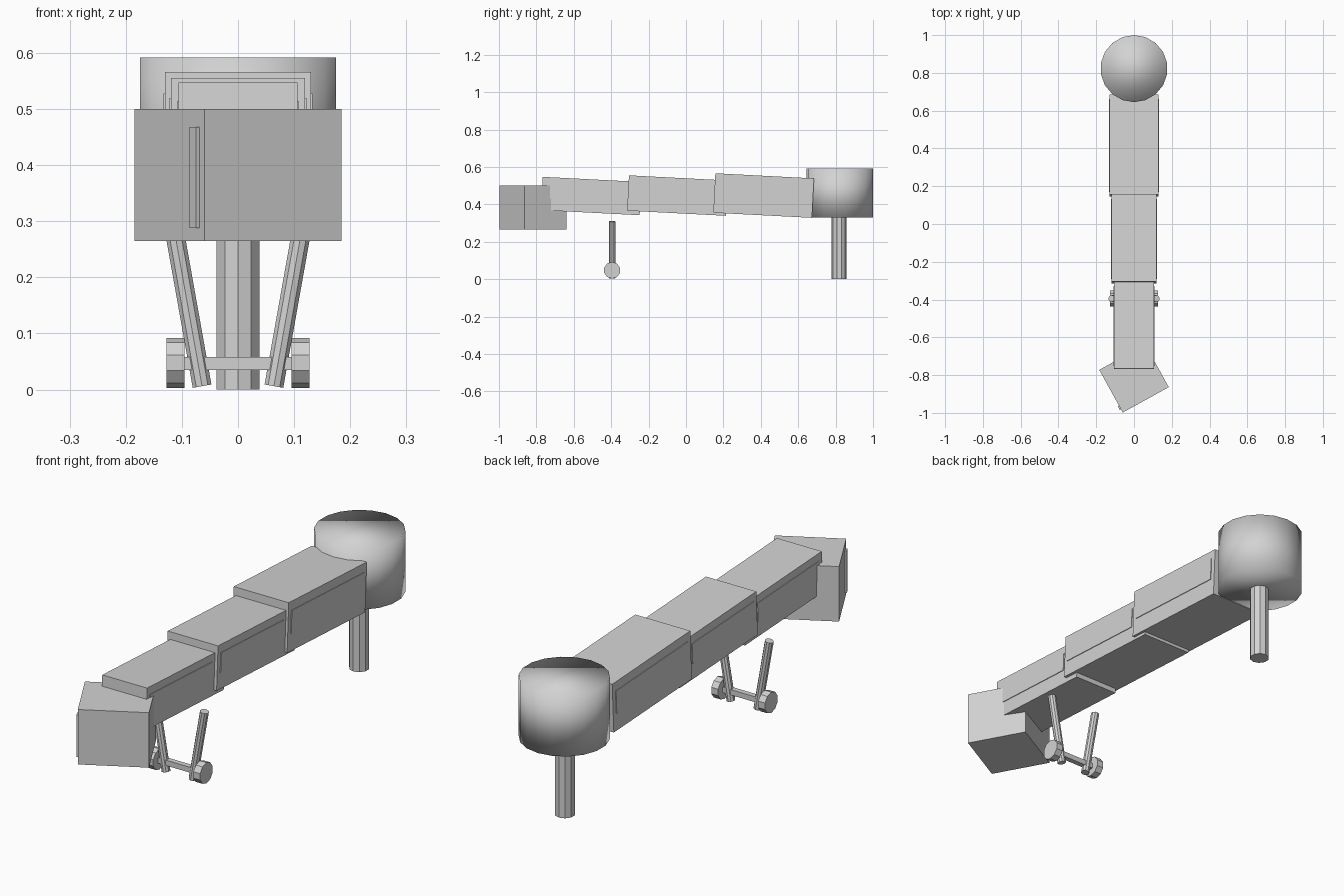
import bpy, bmesh, math
from mathutils import Matrix, Vector

if "Cube" in bpy.data.objects:
    bpy.data.objects.remove(bpy.data.objects["Cube"])

grey = bpy.data.materials.new("light grey")
grey.diffuse_color = (0.65, 0.65, 0.65, 1)
grey.use_nodes = True
grey.node_tree.nodes["Principled BSDF"].inputs["Base Color"].default_value = grey.diffuse_color


def finish(name, bm, matrix, smooth=False):
    bmesh.ops.recalc_face_normals(bm, faces=bm.faces)
    me = bpy.data.meshes.new(name)
    bm.to_mesh(me)
    bm.free()
    me.transform(matrix)
    me.materials.append(grey)
    for p in me.polygons:
        p.use_smooth = smooth
    ob = bpy.data.objects.new(name, me)
    bpy.context.collection.objects.link(ob)
    return ob


def box(name, size, matrix):
    bm = bmesh.new()
    bmesh.ops.create_cube(bm, size=1)
    bmesh.ops.scale(bm, vec=size, verts=bm.verts)
    return finish(name, bm, matrix)


def rod(name, a, b, r, sides, smooth=False):
    """Prism between two points, first corner towards +y (or up when lying along x)."""
    a, b = Vector(a), Vector(b)
    bm = bmesh.new()
    bmesh.ops.create_cone(bm, cap_ends=True, segments=sides, radius1=r, radius2=r,
                          depth=(b - a).length)
    bmesh.ops.rotate(bm, verts=bm.verts, matrix=Matrix.Rotation(math.pi / 2, 3, 'Z'))
    d = (b - a).normalized()
    y = Vector((0, 0, 1)) if abs(d.x) > 0.9 else Vector((0, 1, 0))
    x = y.cross(d)
    rot = Matrix((x, y, d)).transposed().to_4x4()
    # first corner of the ring must lie on the y axis
    first = max(bm.verts, key=lambda v: v.co.y)
    if abs(first.co.x) > 1e-4:
        bmesh.ops.rotate(bm, verts=bm.verts, matrix=Matrix.Rotation(math.pi / sides, 3, 'Z'))
    return finish(name, bm, Matrix.Translation((a + b) / 2) @ rot, smooth)


# rotunda and its column
RY = 0.8225
rod("rotunda", (0, RY, 0.33), (0, RY, 0.592), 0.1775, 18, smooth=True)
rod("rotunda_column", (0, RY - 0.004, 0), (0, RY - 0.004, 0.335), 0.04, 10)

# three telescoping tunnel sections, tilted slightly, with raised side panels
TILT = math.radians(-2.95)
ROT = Matrix.Rotation(TILT, 4, 'X')
LENGTH = 0.528
sections = [  # name, top front corner y, z, height, half width, visible length
    ("rear", 0.157, 0.566, 0.211, 0.130, 0.528),
    ("middle", -0.305, 0.555, 0.189, 0.119, 0.46),
    ("front", -0.766, 0.547, 0.178, 0.106, 0.46),
]
for name, y, z, h, w, seen in sections:
    base = Matrix.Translation((0, y, z)) @ ROT
    box(name + "_tunnel", (2 * w, LENGTH, h),
        base @ Matrix.Translation((0, LENGTH / 2, -h / 2)))
    top, bottom = -0.17 * h - 0.002, -0.64 * h
    for side, s in (("left", -1), ("right", 1)):
        box(f"{name}_tunnel_{side}_panel", (0.006, seen - 0.04, top - bottom),
            base @ Matrix.Translation((s * w, seen / 2, (top + bottom) / 2)))

# turned cab at the aircraft end, with a door rail on its left face
CAB = Matrix.Translation((0, -0.818, 0.3825)) @ Matrix.Rotation(math.radians(28.9), 4, 'Z')
box("cab", (0.278, 0.258, 0.235), CAB)
box("cab_door_rail", (0.014, 0.0226, 0.18),
    CAB @ Matrix.Translation((-0.139, -0.129 + 0.0313, -0.0045)))

# wheeled support: axle, splayed struts, wheels
WY = -0.395
box("axle", (0.2, 0.023, 0.023), Matrix.Translation((0, WY, 0.0465)))
for side, s in (("left", -1), ("right", 1)):
    rod(side + "_strut", (s * 0.064, WY, 0.006), (s * 0.118, WY, 0.309), 0.0178, 10)
    rod(side + "_wheel", (s * 0.095, WY, 0.0475), (s * 0.127, WY, 0.0475), 0.0445, 10)
